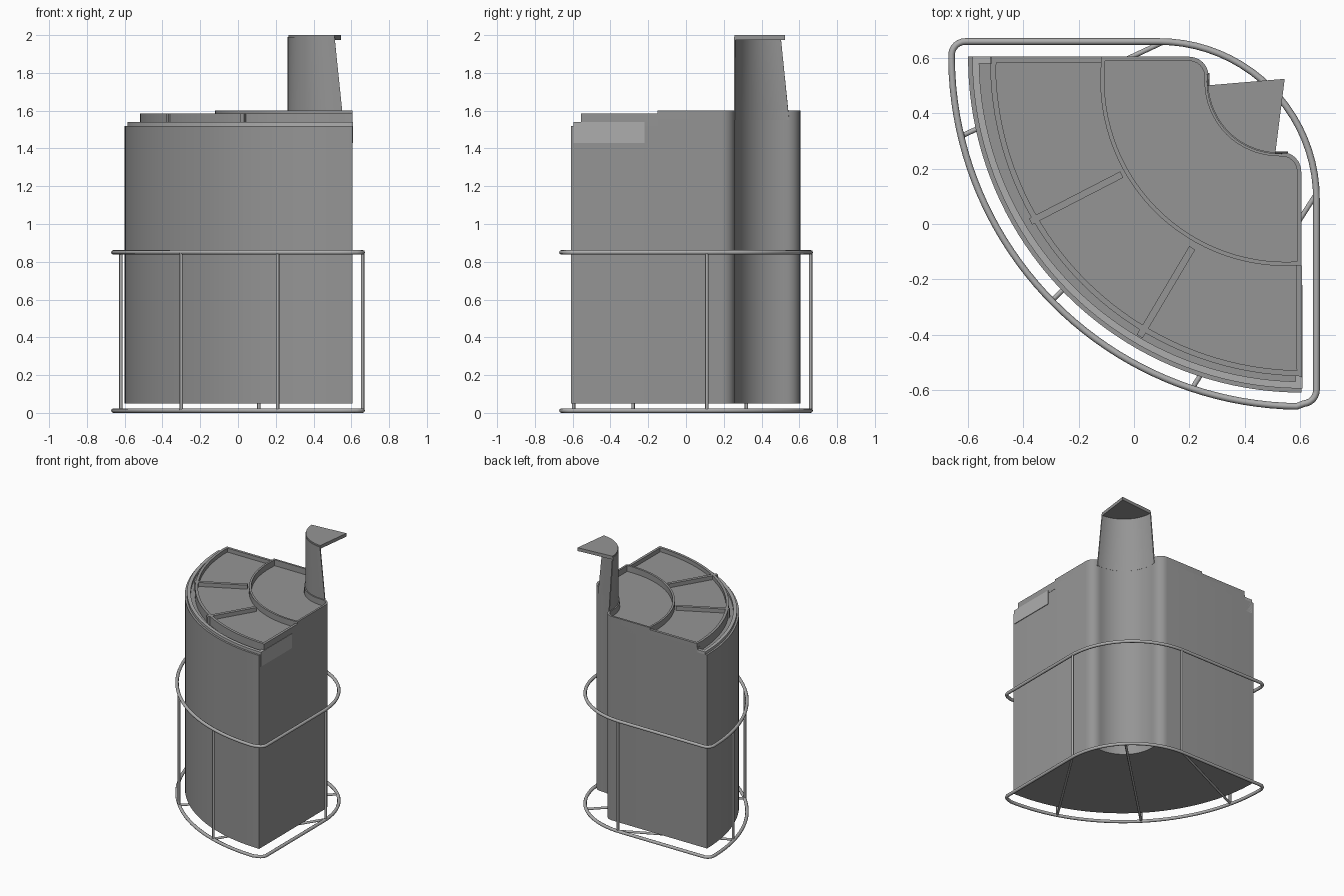
import bpy, bmesh
from math import cos, sin, radians
from mathutils import Vector

if "Cube" in bpy.data.objects:
    bpy.data.objects.remove(bpy.data.objects["Cube"])


def material(name, value):
    m = bpy.data.materials.new(name)
    m.use_nodes = True
    colour = (value, value, value, 1)
    m.diffuse_color = colour
    m.node_tree.nodes["Principled BSDF"].inputs["Base Color"].default_value = colour
    return m


GREY = material("mid grey", 0.3)
LIGHT = material("light grey", 0.42)


def arc(cx, cy, r, a0, a1, n=16):
    angles = [radians(a0 + (a1 - a0) * i / n) for i in range(n + 1)]
    return [Vector((cx + r * cos(a), cy + r * sin(a))) for a in angles]


def finish(name, bm, mat):
    bmesh.ops.recalc_face_normals(bm, faces=bm.faces)
    mesh = bpy.data.meshes.new(name)
    bm.to_mesh(mesh)
    bm.free()
    mesh.materials.append(mat)
    ob = bpy.data.objects.new(name, mesh)
    bpy.context.collection.objects.link(ob)
    bpy.ops.object.select_all(action="DESELECT")
    ob.select_set(True)
    bpy.context.view_layer.objects.active = ob
    bpy.ops.object.shade_smooth_by_angle(angle=radians(25))
    return ob


def loft(name, low, high, z0, z1, mat=GREY):
    """Solid between two outlines with equal point counts."""
    bm = bmesh.new()
    a = [bm.verts.new((p.x, p.y, z0)) for p in low]
    b = [bm.verts.new((p.x, p.y, z1)) for p in high]
    for i in range(len(a)):
        bm.faces.new((a[i - 1], a[i], b[i], b[i - 1]))
    bm.faces.new(a)
    bm.faces.new(b)
    return finish(name, bm, mat)


def wall(name, path, t, z0, z1, closed=False, mat=GREY):
    """Upright strip along a path, thickened to its left by t."""
    n = len(path)
    bm = bmesh.new()
    rings = []
    for i, p in enumerate(path):
        prev = path[i - 1] if i or closed else None
        nxt = path[(i + 1) % n] if i < n - 1 or closed else None
        d1 = (p - prev).normalized() if prev else (nxt - p).normalized()
        d2 = (nxt - p).normalized() if nxt else d1
        n1, n2 = Vector((-d1.y, d1.x)), Vector((-d2.y, d2.x))
        q = p + (n1 + n2) * (t / (1 + n1.dot(n2)))
        rings.append([bm.verts.new((v.x, v.y, z))
                      for v, z in ((p, z0), (q, z0), (q, z1), (p, z1))])
    for i in range(n if closed else n - 1):
        a, b = rings[i], rings[(i + 1) % n]
        for k in range(4):
            bm.faces.new((a[k], b[k], b[k - 1], a[k - 1]))
    if not closed:
        bm.faces.new(rings[0])
        bm.faces.new(rings[-1])
    return finish(name, bm, mat)


def tube(name, points, r, closed=False):
    cu = bpy.data.curves.new(name, "CURVE")
    cu.dimensions = "3D"
    cu.bevel_depth = r
    cu.bevel_resolution = 2
    cu.use_fill_caps = True
    sp = cu.splines.new("POLY")
    sp.points.add(len(points) - 1)
    for p, co in zip(sp.points, points):
        p.co = (*co, 1)
    sp.use_cyclic_u = closed
    cu.materials.append(LIGHT)
    ob = bpy.data.objects.new(name, cu)
    bpy.context.collection.objects.link(ob)


# Outline of the scooped back corner, running from the back to the side
scoop = (arc(0.2, 0.535, 0.07, 90, 0, 6) + arc(0.525, 0.515, 0.255, 180, 270)
         + arc(0.535, 0.19, 0.07, 90, 0, 6))


def sector(r, edge=0.605):
    return ([Vector((0.61 - r, edge))] + scoop + [Vector((edge, 0.6 - r))]
            + arc(0.61, 0.6, r, 269, 181, 40))


# Quarter-round body with the tray base on top
body_line = sector(1.21)
loft("body", body_line, body_line, 0.05, 1.52)
tray_line = sector(1.13)
loft("tray_floor", tray_line, tray_line, 1.51, 1.555)

# Raised walls of the inner and outer trays
inner_arc = arc(0.55, 0.52, 0.672, 277, 172, 32)
inner_arc = ([Vector((0.605, -0.15))] + inner_arc[1:-1] + [Vector((-0.12, 0.605))])
wall("inner_tray_wall", (inner_arc + scoop)[::-1], 0.015, 1.52, 1.6, closed=True)
outer = ([Vector((-0.12, 0.605)), Vector((-0.515, 0.605))]
         + arc(0.615, 0.585, 1.135, 181, 269, 40)
         + [Vector((0.607, -0.555)), Vector((0.607, -0.15))])
wall("outer_tray_wall", outer, 0.02, 1.52, 1.585)
for i, (a, b) in enumerate((((-0.05, 0.19), (-0.38, 0.02)), ((0.2, -0.08), (0.01, -0.4)))):
    wall(f"tray_divider_{i + 1}", [Vector(a), Vector(b)], 0.025, 1.52, 1.585)

# Rim band wrapped around the front curve and both ends
rim = ([Vector((0.61, -0.22)), Vector((0.61, -0.595))]
       + arc(0.61, 0.6, 1.195, 269, 181, 40)
       + [Vector((-0.585, 0.605)), Vector((-0.26, 0.605))])
wall("rim_band", rim, -0.025, 1.43, 1.54, mat=LIGHT)

# Curved, tapering tower with a pointed cap
def crescent(a0, a1):
    return arc(0.525, 0.515, 0.254, a0, a1) + arc(0.525, 0.515, 0.262, a1, a0)


loft("tower", crescent(173, 277), crescent(183, 267), 1.55, 1.99)
cap = arc(0.525, 0.515, 0.258, 183, 267) + [Vector((0.545, 0.525))]
loft("tower_cap", cap, cap, 1.975, 2.0)

# Tubular guard rails with posts and floor spokes
rail = (arc(0.61, 0.61, 1.27, 181, 269, 40) + arc(0.61, -0.6, 0.05, 275, 360, 6)
        + arc(0.09, 0.09, 0.57, 0, 90, 20) + arc(-0.61, 0.61, 0.05, 90, 175, 6))
for name, z in (("lower_rail", 0.012), ("upper_rail", 0.85)):
    tube(name, [(p.x, p.y, z) for p in rail], 0.012, closed=True)
front_posts = [(0.21, -0.595), (-0.3, -0.28), (-0.62, 0.32)]
back_posts = [(0.66, 0.11), (0.492, 0.492), (0.11, 0.66)]
for i, (f, b) in enumerate(zip(front_posts, back_posts)):
    tube(f"floor_spoke_{i + 1}", [(*f, 0.015), (*b, 0.015)], 0.009)
    tube(f"front_post_{i + 1}", [(*f, 0.012), (*f, 0.85)], 0.009)
    if i != 1:
        tube(f"back_post_{i + 1}", [(*b, 0.012), (*b, 0.85)], 0.009)
